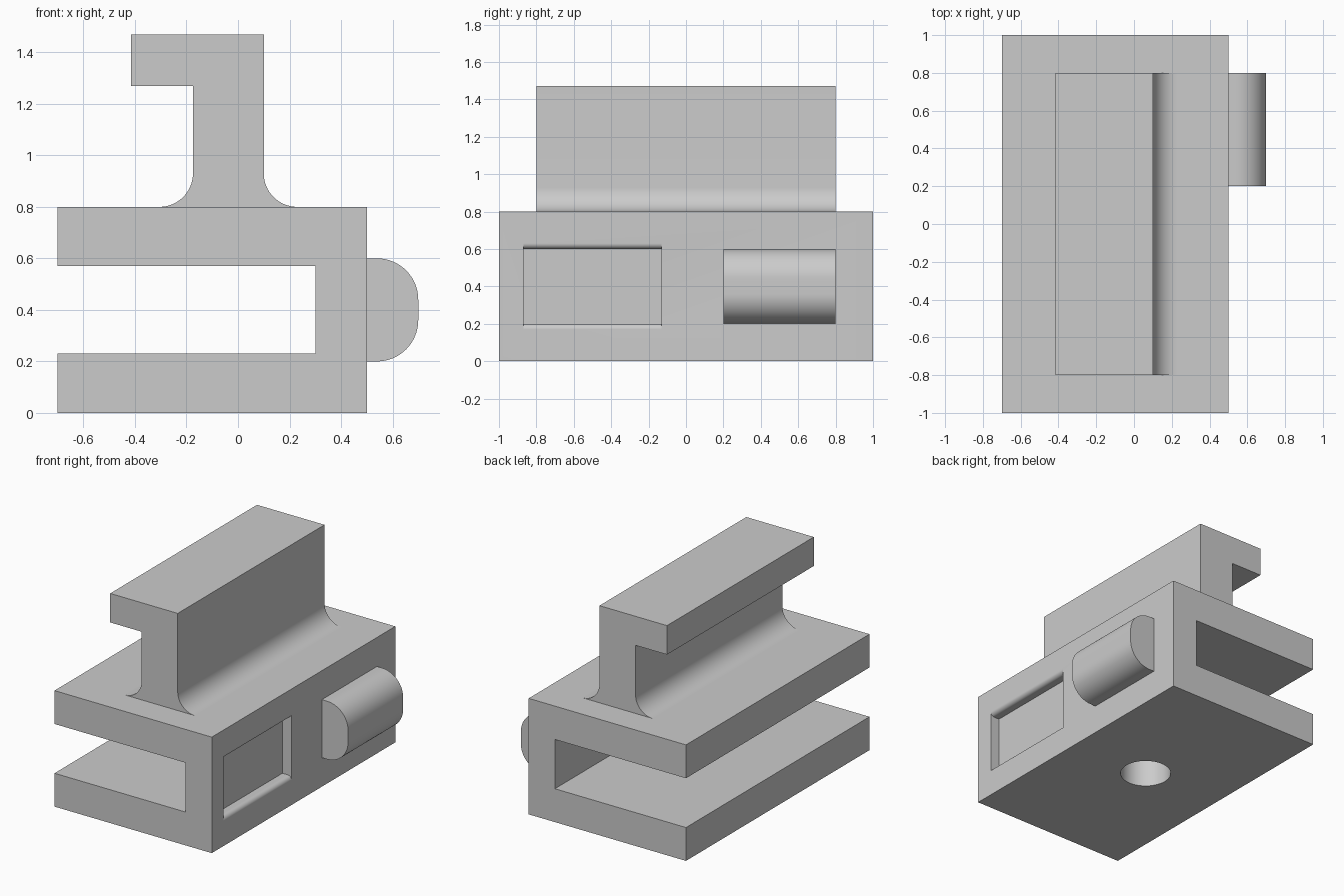
import bpy, bmesh
from math import sin, cos, pi, radians

if "Cube" in bpy.data.objects:
    bpy.data.objects.remove(bpy.data.objects["Cube"])

grey = bpy.data.materials.new("plain_grey")
grey.use_nodes = True
grey.diffuse_color = (0.6, 0.6, 0.6, 1)
grey.node_tree.nodes["Principled BSDF"].inputs["Base Color"].default_value = (0.6, 0.6, 0.6, 1)


def arc(cx, cz, r, a0, a1, n=16):
    """Points on an arc in the xz plane, angles in degrees."""
    steps = [radians(a0 + (a1 - a0) * i / n) for i in range(n + 1)]
    return [(cx + r * cos(a), cz + r * sin(a)) for a in steps]


def extrude(name, profile, y0, y1):
    """Sweep a closed xz profile from y0 to y1."""
    bm = bmesh.new()
    face = bm.faces.new([bm.verts.new((x, y0, z)) for x, z in profile])
    swept = bmesh.ops.extrude_face_region(bm, geom=[face])
    verts = [v for v in swept["geom"] if isinstance(v, bmesh.types.BMVert)]
    bmesh.ops.translate(bm, verts=verts, vec=(0, y1 - y0, 0))
    bmesh.ops.recalc_face_normals(bm, faces=bm.faces)
    mesh = bpy.data.meshes.new(name)
    bm.to_mesh(mesh)
    bm.free()
    mesh.materials.append(grey)
    obj = bpy.data.objects.new(name, mesh)
    bpy.context.collection.objects.link(obj)
    return obj


def activate(obj):
    bpy.ops.object.select_all(action='DESELECT')
    obj.select_set(True)
    bpy.context.view_layer.objects.active = obj


def cut(obj, cutter):
    activate(obj)
    mod = obj.modifiers.new("cut", 'BOOLEAN')
    mod.operation = 'DIFFERENCE'
    mod.solver = 'EXACT'
    mod.object = cutter
    bpy.ops.object.modifier_apply(modifier=mod.name)
    bpy.data.objects.remove(cutter)


# Slotted base, open towards -x
base = extrude("slotted_base", [
    (-0.7, 0), (0.5, 0), (0.5, 0.8), (-0.7, 0.8),
    (-0.7, 0.57), (0.3, 0.57), (0.3, 0.23), (-0.7, 0.23)], -1, 1)

# Side pocket with rounded upper and lower lips
lip = 0.03
pocket = ([(0.43, 0.2)] + arc(0.5 - lip, 0.2 - lip, lip, 90, 0)
          + [(0.55, 0.2 - lip), (0.55, 0.6 + lip)]
          + arc(0.5 - lip, 0.6 + lip, lip, 0, -90) + [(0.43, 0.6)])
cut(base, extrude("pocket_cutter", pocket, -0.87, -0.13))

# Round hole through the lower plate
bpy.ops.mesh.primitive_cylinder_add(vertices=64, radius=0.165, depth=0.4, location=(-0.1, 0, 0.1))
cut(base, bpy.context.object)

# Hooked rail with fillets where it meets the base
r = 0.13
rail = extrude("hooked_rail",
               arc(-0.175 - r, 0.8 + r, r, -90, 0)
               + [(-0.175, 1.27), (-0.415, 1.27), (-0.415, 1.47), (0.1, 1.47)]
               + arc(0.1 + r, 0.8 + r, r, 180, 270), -0.8, 0.8)

# Rounded lug on the side
lug = extrude("side_lug",
              [(0.5, 0.2)] + arc(0.54, 0.36, 0.16, -90, 0)
              + arc(0.54, 0.44, 0.16, 0, 90) + [(0.5, 0.6)], 0.2, 0.8)

for part in (base, rail, lug):
    activate(part)
    bpy.ops.object.shade_smooth_by_angle(angle=radians(30))
